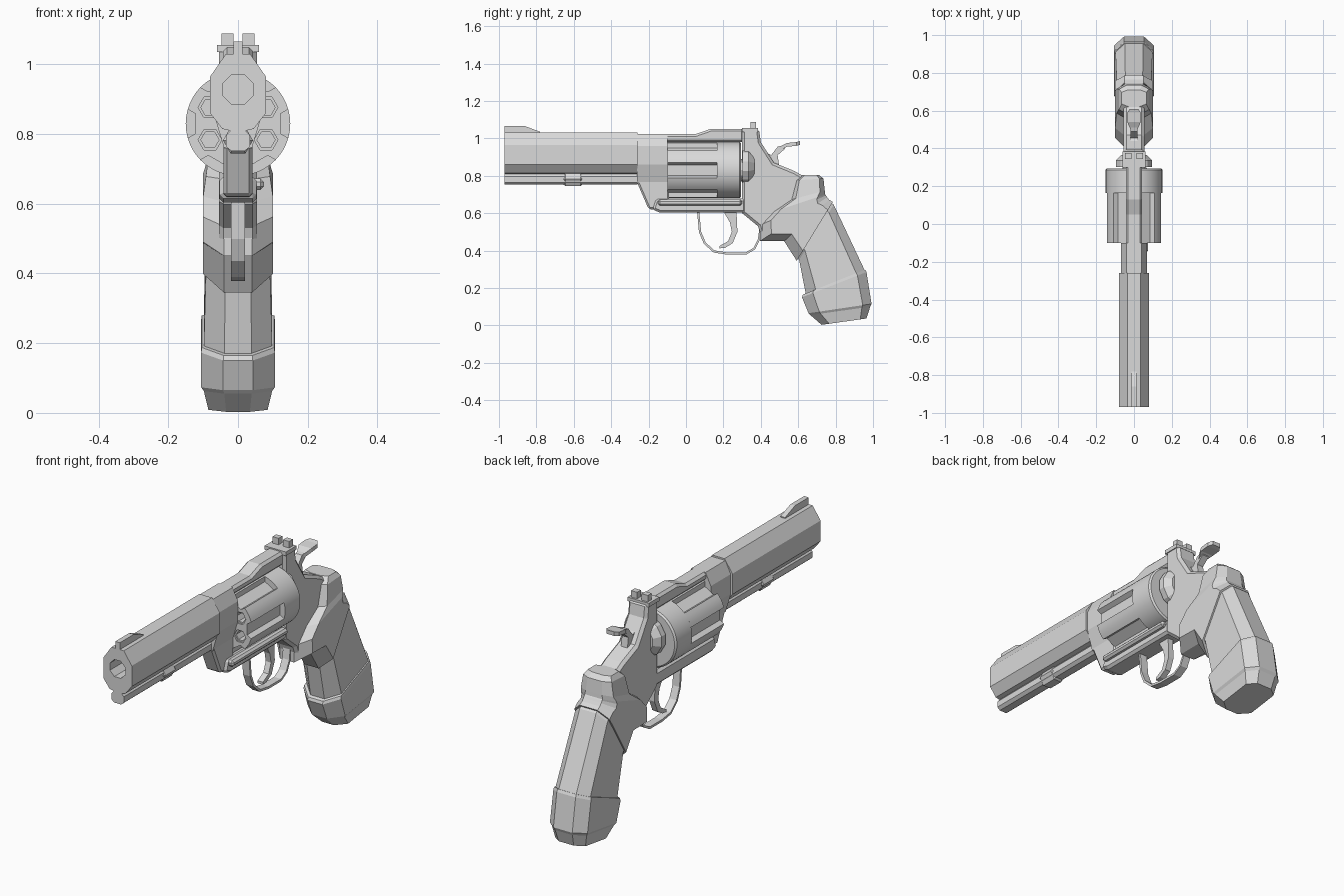
import bpy, bmesh
from math import cos, sin, pi, radians
from mathutils import Vector

if "Cube" in bpy.data.objects:
    bpy.data.objects.remove(bpy.data.objects["Cube"])

metal = bpy.data.materials.new("plain_grey")
metal.use_nodes = True
GREY = (0.7, 0.7, 0.7, 1)
metal.diffuse_color = GREY
for node in metal.node_tree.nodes:
    if node.type == 'BSDF_PRINCIPLED':
        node.inputs["Base Color"].default_value = GREY


def loft(name, rings, cap=True, bevel=0):
    """Skin a list of equally long closed rings."""
    bm = bmesh.new()
    rows = [[bm.verts.new(p) for p in ring] for ring in rings]
    n = len(rows[0])
    for a, b in zip(rows, rows[1:]):
        for i in range(n):
            j = (i + 1) % n
            bm.faces.new((a[i], a[j], b[j], b[i]))
    if cap:
        bm.faces.new(rows[0])
        bm.faces.new(rows[-1])
    bmesh.ops.recalc_face_normals(bm, faces=bm.faces)
    mesh = bpy.data.meshes.new(name)
    bm.to_mesh(mesh)
    bm.free()
    mesh.materials.append(metal)
    obj = bpy.data.objects.new(name, mesh)
    bpy.context.collection.objects.link(obj)
    if bevel:
        mod = obj.modifiers.new("bevel", 'BEVEL')
        mod.width = bevel
        mod.segments = 1
        mod.limit_method = 'ANGLE'
        mod.angle_limit = radians(60)
    return obj


def side_plate(name, outline, half, bevel=0, x=0):
    """Extrude a (y, z) outline across x."""
    return loft(name, [[(x + s * half, y, z) for y, z in outline] for s in (-1, 1)], bevel=bevel)


def long_bar(name, half_outline, y0, y1, bevel=0):
    """Mirror an (x, z) half outline and extrude it along y."""
    full = half_outline + [(-x, z) for x, z in reversed(half_outline)]
    return loft(name, [[(x, y, z) for x, z in full] for y in (y0, y1)], bevel=bevel)


def turned(name, stations, z, sides, x=0, phase=0.0):
    """Revolve (y, radius) stations about an axis along y."""
    return loft(name, [[(x + r * cos(2 * pi * i / sides + phase), y,
                         z + r * sin(2 * pi * i / sides + phase)) for i in range(sides)]
                       for y, r in stations])


def cut(obj, cutter):
    mod = obj.modifiers.new("cut", 'BOOLEAN')
    mod.operation = 'DIFFERENCE'
    mod.solver = 'EXACT'
    mod.object = cutter
    bpy.context.view_layer.objects.active = obj
    bpy.ops.object.modifier_apply(modifier=mod.name)
    bpy.data.objects.remove(cutter)


def smooth(obj):
    bpy.ops.object.select_all(action='DESELECT')
    obj.select_set(True)
    bpy.context.view_layer.objects.active = obj
    bpy.ops.object.shade_smooth_by_angle(angle=radians(25))


# Barrel with under lug, muzzle ring and bore
barrel = long_bar("barrel", [(.035, 1.03), (.08, .965), (.08, .86), (.045, .815), (.022, .81),
                             (.035, .795), (.035, .765), (.02, .752)], -.97, -.26)
cut(barrel, turned("bore_cutter", [(-1.1, .047), (-.8, .047)], .928, 8, phase=pi / 8))
turned("muzzle_ring", [(-.96, .067), (-.985, .067), (-1, .06), (-1, .047), (-.96, .047)],
       .928, 8, phase=pi / 8).data.polygons[0].select = False
muzzle = bpy.data.objects["muzzle_ring"]
cut(muzzle, turned("bore_cutter", [(-1.1, .046), (-.9, .046)], .928, 8, phase=pi / 8))
side_plate("front_sight", [(-.97, 1.02), (-.97, 1.065), (-.86, 1.065), (-.78, 1.035), (-.78, 1.02)], .013)

# Ejector rod and its knob
turned("ejector_rod", [(-.56, .018), (-.2, .018)], .785, 8)
turned("ejector_knob", [(-.66, .03), (-.645, .043), (-.565, .043), (-.55, .03)], .782, 6)

# Frame
long_bar("frame_front", [(.04, 1.022), (.07, .96), (.07, .86), (.04, .76)], -.262, -.1)
side_plate("frame_front_lower", [(-.26, .8), (-.26, .76), (-.2, .622), (-.09, .61), (-.09, .8)], .042, .01)
side_plate("top_strap", [(-.26, 1.022), (.05, 1.022), (.13, 1.05), (.31, 1.05), (.31, .98), (-.26, .98)],
           .043, .012)
side_plate("lower_rail", [(-.18, .62), (-.14, .603), (.32, .603), (.32, .678), (-.16, .678)], .053, .012)
side_plate("crane", [(-.15, .64), (.3, .64), (.3, .672), (-.15, .672)], .025, .01, x=.05)
side_plate("frame_rear", [(.3, 1.05), (.39, 1.05), (.4, .98), (.47, .87), (.58, .825), (.66, .78),
                          (.7, .68), (.55, .46), (.41, .46), (.385, .53), (.3, .6)], .055, .014)

# Recoil shield, stepped towards the back
turned("recoil_shield", [(.303, .1), (.335, .1), (.365, .07)], .85, 12, phase=pi / 12)
turned("ratchet", [(.28, .06), (.315, .06)], .83, 12)

# Cylinder: fluted front, round rear, six chambers
AXIS = .83
fluted = []
for k in range(6):
    for deg, r in ((-16, .15), (-13, .125), (13, .125), (16, .15), (23, .15), (30, .15), (37, .15)):
        a = radians(60 * k + deg)
        fluted.append((r * cos(a), AXIS + r * sin(a)))
front = loft("cylinder_front", [[(x, y, z) for x, z in fluted] for y in (-.1, .165)])
for k in range(6):
    a = radians(60 * k + 30)
    cx, cz = .093 * cos(a), AXIS + .093 * sin(a)
    cut(front, turned("chamber_cutter", [(-.2, .034), (-.092, .034), (-.092, .026), (.1, .026)], cz, 6, x=cx))
smooth(front)
smooth(turned("cylinder_rear", [(.165, .15), (.287, .15), (.295, .142)], AXIS, 48))

# Rear sight
side_plate("rear_sight_base", [(.3, 1.035), (.385, 1.035), (.385, 1.055), (.3, 1.055)], .06)
for side, label in ((1, "left"), (-1, "right")):
    side_plate("rear_sight_post_" + label, [(.345, 1.05), (.375, 1.05), (.375, 1.088), (.345, 1.088)],
               .017, x=side * .03)

# Hammer with flared spur
side_plate("hammer", [(.41, .85), (.42, .93), (.455, .91), (.49, .955), (.53, .965), (.53, .945),
                      (.49, .91), (.5, .84)], .018)
loft("hammer_spur", [[(s * w, y, z + t) for s, t in ((-1, 0), (1, 0), (1, .02), (-1, .02))]
                     for y, z, w in ((.5, .935, .018), (.54, .955, .036), (.59, .96, .036), (.61, .965, .022))])

# Trigger
side_plate("trigger", [(.2, .61), (.27, .61), (.275, .5), (.25, .44), (.21, .415), (.18, .412),
                       (.18, .425), (.225, .45), (.245, .5), (.235, .55)], .015)

# Trigger guard: a thin ribbon along a path
path = [(.065, .61), (.075, .5), (.1, .44), (.15, .395), (.22, .384), (.32, .384), (.365, .41),
        (.39, .46), (.4, .53)]
rings = []
for i, (y, z) in enumerate(path):
    before, after = path[max(i - 1, 0)], path[min(i + 1, len(path) - 1)]
    d = Vector((after[0] - before[0], after[1] - before[1])).normalized() * .006
    rings.append([(s * .02, y - t * d.y, z + t * d.x) for s, t in ((-1, -1), (1, -1), (1, 1), (-1, 1))])
loft("trigger_guard", rings)


# Grip: eight-sided sections, each spanning from a front point to a back point
def section(fy, fz, by, bz, w):
    shape = [(.4, 0), (1, .17), (1, .86), (.5, 1)]
    ring = shape + [(-x, t) for x, t in reversed(shape)]
    return [(x * w, fy + (by - fy) * t, fz + (bz - fz) * t) for x, t in ring]


def grip_part(name, *stations):
    loft(name, [section(*s) for s in stations])


grip_part("grip_upper",
          (.62, .805, .71, .805, .065), (.58, .775, .735, .785, .08), (.555, .67, .742, .72, .092),
          (.46, .605, .744, .70, .1), (.395, .535, .748, .695, .1), (.395, .45, .755, .685, .1),
          (.525, .45, .765, .672, .1), (.592, .345, .785, .66, .1))
grip_part("grip_middle",
          (.53, .46, .76, .67, .09), (.605, .35, .79, .645, .092), (.64, .17, .955, .295, .098))
grip_part("grip_base",
          (.625, .165, .958, .298, .104), (.62, .15, .965, .285, .106), (.655, .065, .992, .115, .106),
          (.665, .055, .985, .1, .098), (.725, .003, .965, .037, .085))
